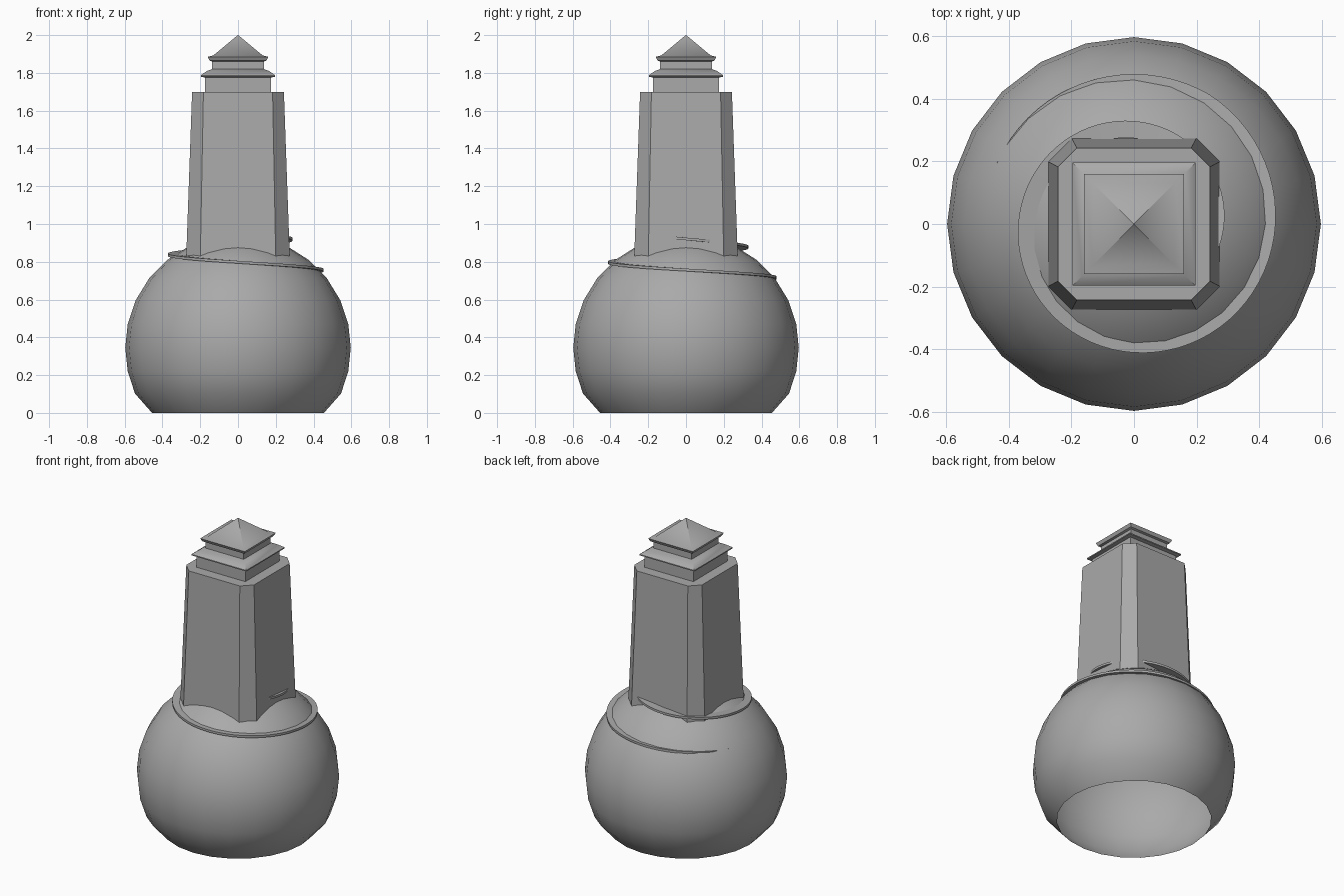
import bpy, bmesh, math

cube = bpy.data.objects.get("Cube")
if cube:
    bpy.data.objects.remove(cube, do_unlink=True)

grey = bpy.data.materials.new("plain_grey")
grey.use_nodes = True
grey.diffuse_color = (0.4, 0.4, 0.4, 1)
grey.node_tree.nodes["Principled BSDF"].inputs["Base Color"].default_value = (0.4, 0.4, 0.4, 1)


def loft(name, rings, closed=True, cap_start=True, cap_end=True, smooth=30):
    """Skin a list of equal-length point rings into one mesh object."""
    bm = bmesh.new()
    rows = [[bm.verts.new(p) for p in ring] for ring in rings]
    n = len(rows[0])
    for a, b in zip(rows, rows[1:]):
        for i in range(n):
            j = (i + 1) % n
            bm.faces.new((a[i], a[j], b[j], b[i]))
    if cap_start:
        bm.faces.new(rows[0][::-1])
    if cap_end:
        bm.faces.new(rows[-1])
    bmesh.ops.remove_doubles(bm, verts=bm.verts, dist=0.0001)
    bmesh.ops.recalc_face_normals(bm, faces=bm.faces)
    mesh = bpy.data.meshes.new(name)
    bm.to_mesh(mesh)
    bm.free()
    mesh.materials.append(grey)
    obj = bpy.data.objects.new(name, mesh)
    bpy.context.collection.objects.link(obj)
    bpy.ops.object.select_all(action='DESELECT')
    obj.select_set(True)
    bpy.context.view_layer.objects.active = obj
    bpy.ops.object.shade_smooth_by_angle(angle=math.radians(smooth))
    return obj


def circle(r, z, sides=24):
    return [(r * math.cos(math.tau * i / sides), r * math.sin(math.tau * i / sides), z)
            for i in range(sides)]


def square(h, z):
    return [(h, -h, z), (h, h, z), (-h, h, z), (-h, -h, z)]


def octagon(h, c, z):
    return [(h, -c, z), (h, c, z), (c, h, z), (-c, h, z),
            (-h, c, z), (-h, -c, z), (-c, -h, z), (c, -h, z)]


# Round hill, open underneath
radius, centre = 0.597, 0.345
hill = [circle(0.455, 0)]
for deg in (-24, -12, 0, 12, 25, 38, 51, 64, 77):
    a = math.radians(deg)
    hill.append(circle(radius * math.cos(a), centre + radius * math.sin(a)))
hill.append(circle(0.03, centre + radius))
loft("round_hill", hill, cap_start=False, smooth=40)

# Tapered tower with chamfered corners
loft("tower", [octagon(0.275, 0.2, 0.8), octagon(0.243, 0.183, 1.7)], smooth=20)

# Two-tier lantern and pointed roof
crown = [(0.175, 1.69), (0.175, 1.775), (0.197, 1.78), (0.197, 1.787),
         (0.165, 1.81), (0.137, 1.82), (0.137, 1.86), (0.15, 1.865),
         (0.16, 1.885), (0.13, 1.893), (0.001, 2.0)]
loft("lantern_and_roof", [square(h, z) for h, z in crown])

# Spiral path winding up the hill into the tower
path = []
for deg in range(170, -405, -5):
    t = deg / 90
    outer = min(0.479, 0.452 + 0.041 * t)
    inner = outer - 0.055
    z = 0.758 - 0.041 * t
    a = math.radians(deg)
    path.append([(r * math.cos(a), r * math.sin(a), h)
                 for r, h in ((outer, z - 0.008), (outer, z + 0.006),
                              (inner, z + 0.006), (inner, z - 0.008))])
loft("spiral_path", path)
